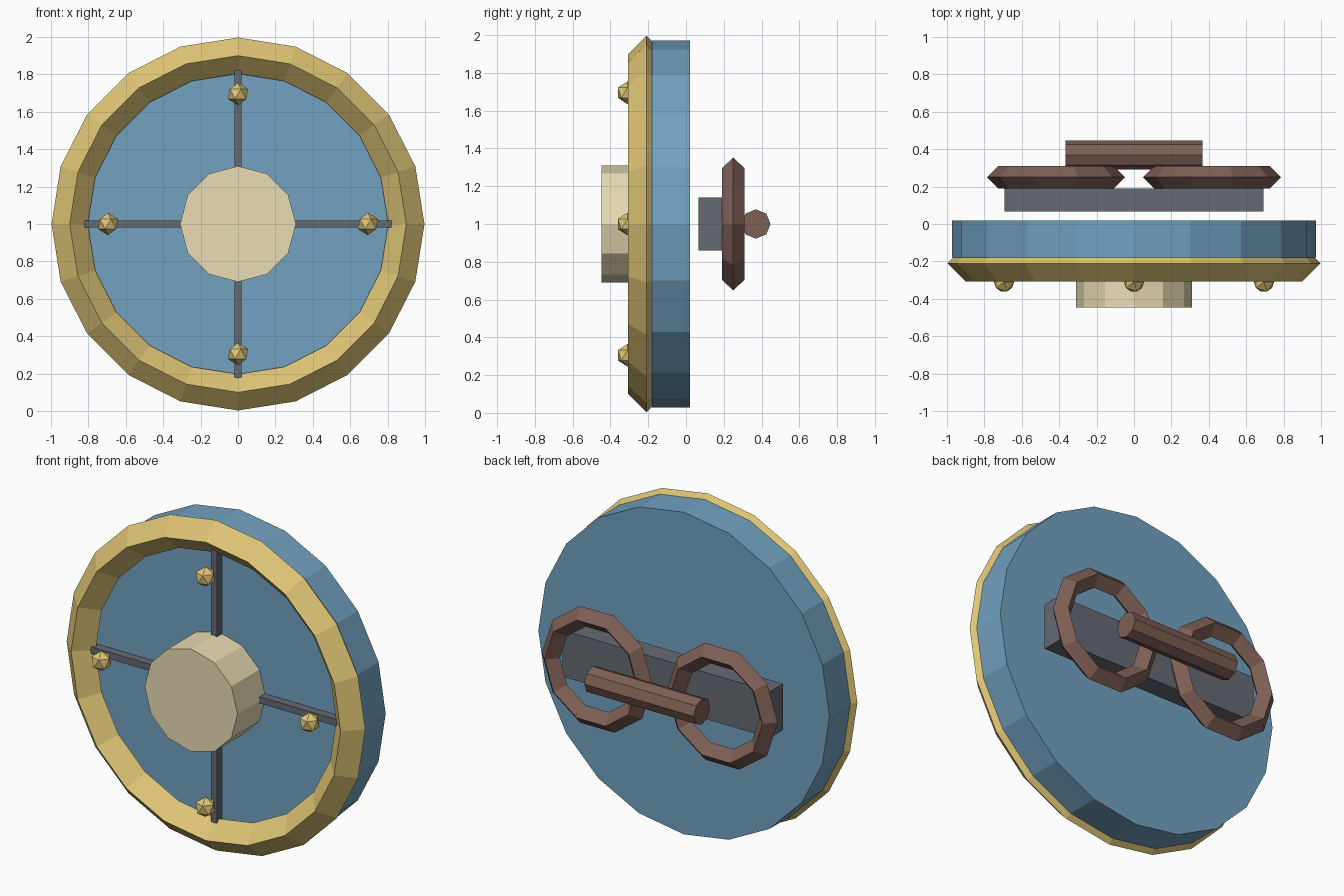
import bpy
from math import pi

if "Cube" in bpy.data.objects:
    bpy.data.objects.remove(bpy.data.objects["Cube"])

ops = bpy.ops.mesh
FACE_Y = (pi / 2, 0, 0)   # turn a z-axis primitive to point along y
FACE_X = (0, pi / 2, 0)   # turn a z-axis primitive to point along x


def material(name, rgb):
    m = bpy.data.materials.new(name)
    m.diffuse_color = (*rgb, 1)
    m.use_nodes = True
    m.node_tree.nodes["Principled BSDF"].inputs["Base Color"].default_value = m.diffuse_color
    return m


BLUE = material("blue_paint", (0.17, 0.36, 0.53))
GOLD = material("gold", (0.74, 0.56, 0.18))
STEEL = material("steel", (0.13, 0.145, 0.17))
CREAM = material("cream", (0.82, 0.72, 0.46))
LEATHER = material("leather", (0.21, 0.115, 0.09))


def finish(name, mat):
    ob = bpy.context.object
    ob.name = name
    ob.data.materials.append(mat)
    return ob


def cylinder(name, mat, sides, r, length, loc, rot):
    ops.primitive_cylinder_add(vertices=sides, radius=r, depth=length,
                               location=loc, rotation=rot)
    return finish(name, mat)


def ring(name, mat, sides, major, minor, loc):
    ops.primitive_torus_add(major_segments=sides, minor_segments=4,
                            major_radius=major, minor_radius=minor,
                            location=loc, rotation=FACE_Y)
    return finish(name, mat)


def box(name, mat, size, loc):
    ops.primitive_cube_add(size=1, location=loc)
    ob = finish(name, mat)
    ob.scale = size
    return ob


# Shield disc, rim and central boss
cylinder("shield_disc", BLUE, 20, 0.972, 0.2, (0, -0.08, 1), FACE_Y)
ring("rim", GOLD, 20, 0.9, 0.097, (0, -0.21, 1))
cylinder("boss", CREAM, 12, 0.31, 0.28, (0, -0.307, 1), FACE_Y)

# Crossed reinforcing bars on the front
box("cross_bar_horizontal", STEEL, (1.68, 0.06, 0.04), (0, -0.2, 1))
box("cross_bar_vertical", STEEL, (0.04, 0.06, 1.68), (0, -0.2, 1))

# Four studs
for i, (x, z) in enumerate([(0.695, 0), (-0.695, 0), (0, 0.695), (0, -0.695)]):
    ops.primitive_ico_sphere_add(subdivisions=1, radius=0.06,
                                 location=(x, -0.31, 1 + z))
    finish(f"stud_{i + 1}", GOLD)

# Back plate, two strap loops and the grip
box("back_plate", STEEL, (1.386, 0.124, 0.28), (0, 0.128, 1))
for side, s in (("left", -1), ("right", 1)):
    ring(f"strap_loop_{side}", LEATHER, 10, 0.31, 0.06, (s * 0.417, 0.25, 1))
cylinder("grip", LEATHER, 8, 0.0775, 0.732, (0, 0.37, 1), FACE_X)
